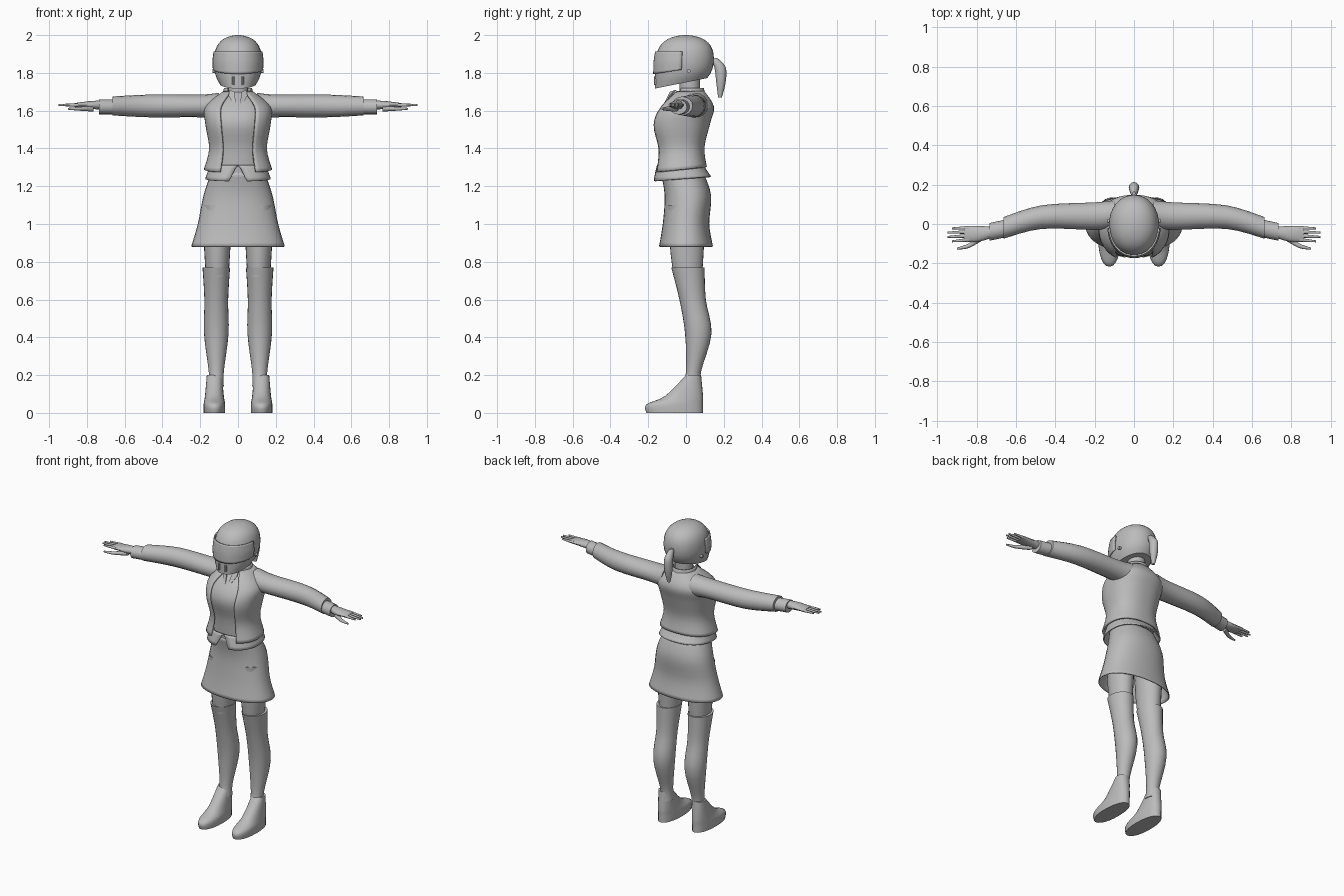
import bpy, bmesh
from math import sin, cos, pi, copysign, radians
from mathutils import Vector

if "Cube" in bpy.data.objects:
    bpy.data.objects.remove(bpy.data.objects["Cube"], do_unlink=True)

shade = (0.5, 0.5, 0.5, 1)
grey = bpy.data.materials.new("plain_grey")
grey.use_nodes = True
grey.diffuse_color = shade
grey.node_tree.nodes["Principled BSDF"].inputs["Base Color"].default_value = shade


def signed_power(value, exponent):
    return copysign(abs(value) ** exponent, value)


def mix(first, last, factor):
    return first + (last - first) * factor


def skin(name, loops, closed=True, caps=True, thick=0):
    """Bridge point loops into one smooth surface."""
    bm = bmesh.new()
    rows = [[bm.verts.new(point) for point in loop] for loop in loops]
    count = len(rows[0])
    for low, high in zip(rows, rows[1:]):
        for i in range(count if closed else count - 1):
            j = (i + 1) % count
            bm.faces.new((low[i], low[j], high[j], high[i]))
    if closed and caps:
        bm.faces.new(rows[0])
        bm.faces.new(rows[-1])
    bmesh.ops.recalc_face_normals(bm, faces=bm.faces)
    mesh = bpy.data.meshes.new(name)
    bm.to_mesh(mesh)
    bm.free()
    mesh.materials.append(grey)
    obj = bpy.data.objects.new(name, mesh)
    bpy.context.collection.objects.link(obj)
    if thick:
        cloth = obj.modifiers.new("cloth", "SOLIDIFY")
        cloth.thickness = thick
        cloth.offset = 0
    bpy.ops.object.select_all(action="DESELECT")
    obj.select_set(True)
    bpy.context.view_layer.objects.active = obj
    bpy.ops.object.shade_smooth_by_angle(angle=radians(40))


def spline(rings, steps):
    """Pass a smooth curve through a few control rings."""
    rings = [Vector(ring) for ring in rings]
    padded = [rings[0], *rings, rings[-1]]
    result = []
    for before, start, end, after in zip(padded, padded[1:], padded[2:], padded[3:]):
        for k in range(steps):
            t = k / steps
            leave, arrive = (end - before) / 2, (after - start) / 2
            blend = t * t * (3 - 2 * t)
            result.append(start.lerp(end, blend) + leave * t * (1 - t) ** 2 - arrive * t * t * (1 - t))
    return result + [rings[-1]]


def loft(name, rings, side=1, middle=0, sideways=False, count=24, box=1, steps=4,
         opening=None, wrap=None, tilt=0, **options):
    """Each ring holds position along the part, y centre, half width and half depth."""
    rows = spline(rings, steps)
    loops = []
    for k, (along, centre, width, depth) in enumerate(rows):
        t = k / (len(rows) - 1)
        start, sweep, parts = 0, 2 * pi, count
        if opening:
            start = mix(*opening, t)
            sweep -= 2 * start
            parts = count - 1
        if wrap:
            start, sweep, parts = -wrap, 2 * wrap, count - 1
        loop = []
        for i in range(count):
            angle = start + sweep * i / parts
            across = middle + width * signed_power(sin(angle), box)
            y = centre - depth * signed_power(cos(angle), box)
            x, z = (along, across) if sideways else (across, along)
            loop.append((side * x, y, z + tilt * y * (1 - t) ** 2))
        loops.append(loop)
    skin(name, loops, closed=not (opening or wrap), **options)


# Shirt, with the jacket following the same body a little further out
torso = [(1.4, -.03, .135, .11), (1.53, -.03, .155, .14),
         (1.62, 0, .155, .13), (1.7, .02, .06, .06)]
ease = Vector((0, 0, .012, .012))
loft("shirt", [(1.25, -.02, .14, .11), *torso], box=.85, count=32)
loft("jacket", [(1.29, -.03, .175, .135), *(Vector(ring) + ease for ring in torso)],
     box=.85, count=40, opening=(.5, .5), tilt=.1, thick=.012)
loft("jacket_collar", [(1.68, .02, .08, .08), (1.72, .02, .07, .07)],
     opening=(.7, .9), tilt=.1, thick=.008)
loft("shirt_hem", [(1.24, -.02, .17, .15), (1.31, -.03, .145, .12)],
     box=.85, count=33, opening=(.23, .001), tilt=.08, thick=.008)
loft("neck", [(1.65, .02, .055, .055), (1.8, .02, .055, .055)])

# Skirt
loft("skirt", [(.88, 0, .245, .14), (1, 0, .21, .12), (1.15, .01, .18, .12), (1.27, -.02, .14, .11)],
     box=.9, count=32, caps=False, thick=.006)


# Helmet, visor and ponytail
def helmet_ring(t, grow=1):
    dome = grow * (1 - t ** 5) ** .5
    jaw = dome * (1 - (1 - t) ** 6 / 4)
    front, back = -.165 * dome, .15 * jaw
    return mix(1.75, 2, t), (front + back) / 2, .13 * jaw, (back - front) / 2


levels = 16
loft("helmet", [helmet_ring(min(sin(pi / 2 * k / levels), .999)) for k in range(levels + 1)],
     box=.95, count=32, steps=1, tilt=.2)
loft("visor", [helmet_ring(t, 1.03) for t in (.28, .45, .65)],
     box=.95, wrap=1.5, tilt=.15, thick=.008)
loft("ponytail", [(1.67, .18, .01, .01), (1.75, .185, .025, .025), (1.83, .18, .025, .03), (1.88, .145, .01, .02)],
     count=12)

for side, word in ((1, "left"), (-1, "right")):
    arm = dict(side=side, sideways=True, count=16)

    # Helmet pivot and chin vent
    loft(word + "_visor_pivot", [(x, .015, .01, .01) for x in (.12, .134)], middle=1.81, **arm)
    loft(word + "_chin_vent", [(z, -.16, .007, .01) for z in (1.77, 1.78)], side, middle=.024, count=8, tilt=.2)

    # Shirt collar point
    outline = [(.005, -.13, 1.6), (.05, -.08, 1.68), (.045, -.05, 1.71), (.02, -.08, 1.7)]
    skin(word + "_collar_point", [[(side * x, y + shift, z) for x, y, z in outline] for shift in (-.006, 0)])

    # Sleeve and cuff
    loft(word + "_sleeve", [(.1, .05, .07, .07), (.2, .04, .06, .07), (.47, .035, .06, .06), (.665, -.02, .05, .055)],
         middle=1.625, **arm)
    loft(word + "_cuff", [(.64, -.02, .04, .045), (.735, -.04, .04, .045)], middle=1.62, **arm)

    # Hand, fingers and thumb
    loft(word + "_hand", [(.71, -.04, .025, .025), (.79, -.05, .02, .04), (.865, -.05, .01, .04)],
         middle=1.63, **arm)
    for i, finger in enumerate(("index", "middle", "ring", "little")):
        y = -.08 + .02 * i
        tip = .95 if finger in ("middle", "ring") else .925
        loft(f"{word}_{finger}_finger", [(.84, y, .01, .01), (tip, 1.1 * y, .005, .005)],
             middle=1.63, **arm)
    loft(word + "_thumb", [(.765, -.06, .015, .02), (.84, -.11, .01, .012), (.9, -.125, .005, .005)],
         middle=1.61, **arm)

    # Thigh, stocking and shoe
    loft(word + "_thigh", [(.72, .01, .06, .075), (.88, .005, .07, .09), (1.1, .005, .08, .1)],
         side, middle=.11)
    loft(word + "_stocking", [(.14, .03, .04, .05), (.22, .04, .04, .04), (.42, .065, .065, .07),
                              (.6, .035, .063, .07), (.77, .01, .073, .088)], side, middle=.115)
    loft(word + "_shoe", [(0, -.06, .057, .15), (.045, -.06, .057, .15), (.09, -.01, .05, .1), (.2, .04, .04, .04)],
         side, middle=.125, box=.9)
